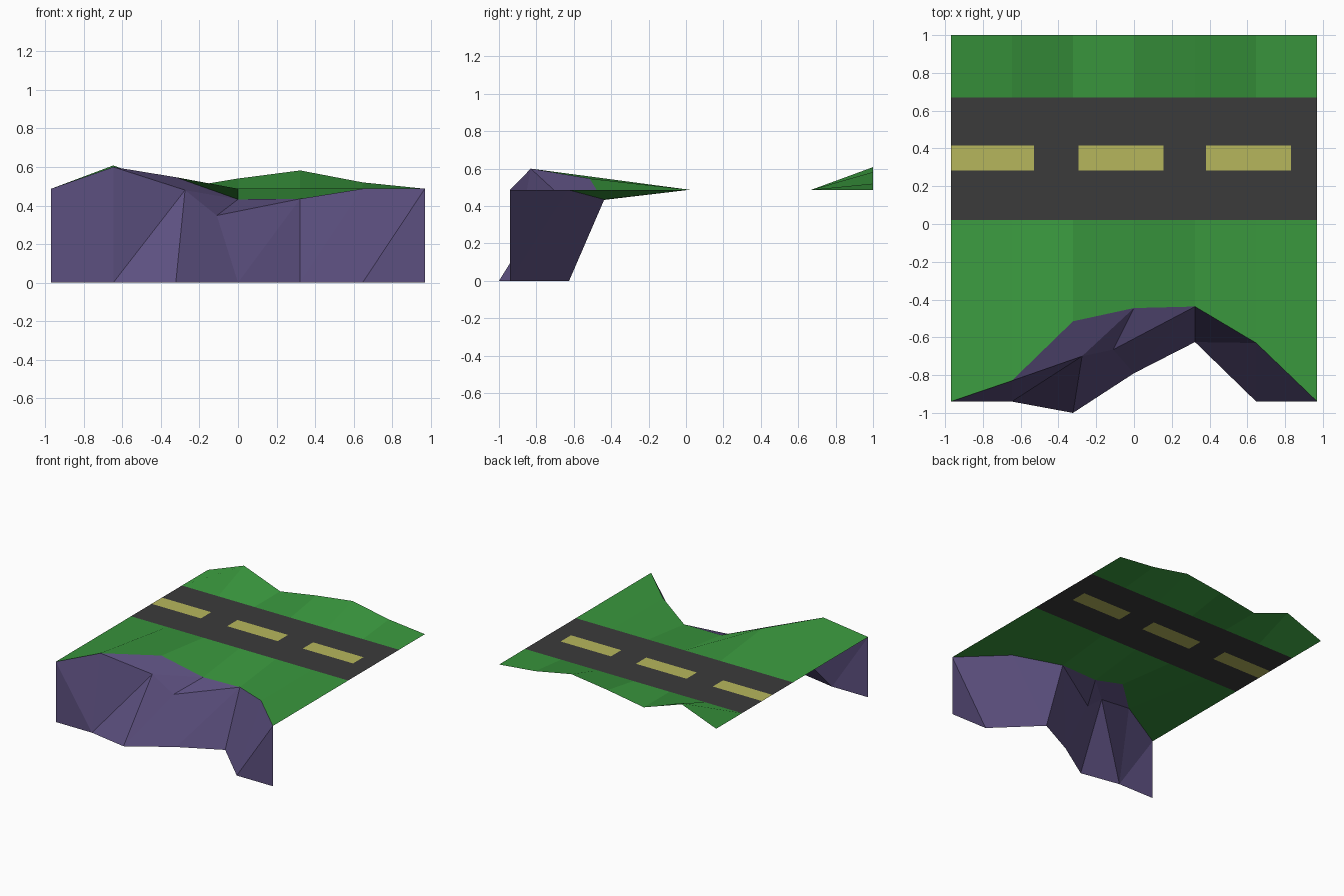
import bpy

if "Cube" in bpy.data.objects:
    bpy.data.objects.remove(bpy.data.objects["Cube"])


def material(name, color):
    m = bpy.data.materials.new(name)
    m.diffuse_color = (*color, 1)
    m.use_nodes = True
    m.node_tree.nodes["Principled BSDF"].inputs["Base Color"].default_value = m.diffuse_color
    return m


grass = material("grass green", (0.042, 0.315, 0.048))
asphalt = material("asphalt grey", (0.043, 0.043, 0.043))
yellow = material("dash yellow", (0.47, 0.47, 0.108))
rock = material("rock purple", (0.108, 0.08, 0.215))


def build(name, verts, faces, *mats):
    mesh = bpy.data.meshes.new(name)
    mesh.from_pydata(verts, [], faces)
    for m in mats:
        mesh.materials.append(m)
    ob = bpy.data.objects.new(name, mesh)
    bpy.context.collection.objects.link(ob)
    return ob


def strip(name, near, far, mat):
    """Sheet of quads between two rows of points running along +x."""
    n = len(near)
    faces = [(i, i + 1, n + i + 1, n + i) for i in range(n - 1)]
    return build(name, near + far, faces, mat)


XS = [-0.97, -0.647, -0.323, 0, 0.323, 0.647, 0.97]
LEVEL, ROAD_FRONT, ROAD_BACK = 0.487, 0.02, 0.67

# Grass verges either side of the road
rim_yz = [(-0.94, LEVEL), (-0.83, 0.6), (-0.515, 0.547), (-0.445, 0.432),
          (-0.437, 0.435), (-0.63, LEVEL), (-0.94, LEVEL)]
rim = [(x, y, z) for x, (y, z) in zip(XS, rim_yz)]
back_z = [LEVEL, 0.608, LEVEL, 0.54, 0.582, 0.52, LEVEL]
back = [(x, 1.0, z) for x, z in zip(XS, back_z)]
strip("front_grass", rim, [(x, ROAD_FRONT, LEVEL) for x in XS], grass)
strip("back_grass", [(x, ROAD_BACK, LEVEL) for x in XS], back, grass)

# Flat road, with the lane dashes cut into its grid of faces
rx = [-0.97, -0.53, -0.295, 0.157, 0.38, 0.83, 0.97]
ry = [ROAD_FRONT, 0.283, 0.415, ROAD_BACK]
n = len(rx)
road = build("road", [(x, y, LEVEL) for y in ry for x in rx],
             [(j * n + i, j * n + i + 1, (j + 1) * n + i + 1, (j + 1) * n + i)
              for j in range(3) for i in range(n - 1)], asphalt, yellow)
for k, poly in enumerate(road.data.polygons):
    row, col = divmod(k, n - 1)
    poly.material_index = int(row == 1 and col % 2 == 0)

# Rock cliff: rim 0-6, foot 7-13, ledge points 14 and 15
foot_y = [-0.94, -0.94, -1.0, -0.79, -0.625, -0.94, -0.94]
foot = [(x, y, 0) for x, y in zip(XS, foot_y)]
ledge = [(-0.275, -0.7, 0.48), (-0.11, -0.665, 0.348)]
build("rock_cliff", rim + foot + ledge, [
    (0, 7, 8), (0, 8, 1),
    (1, 8, 14), (1, 14, 2), (8, 9, 14),
    (9, 10, 15), (9, 15, 14),
    (14, 15, 3), (14, 3, 2), (15, 4, 3),
    (15, 10, 4), (10, 11, 4),
    (11, 12, 5), (11, 5, 4),
    (12, 13, 6), (12, 6, 5),
], rock)
